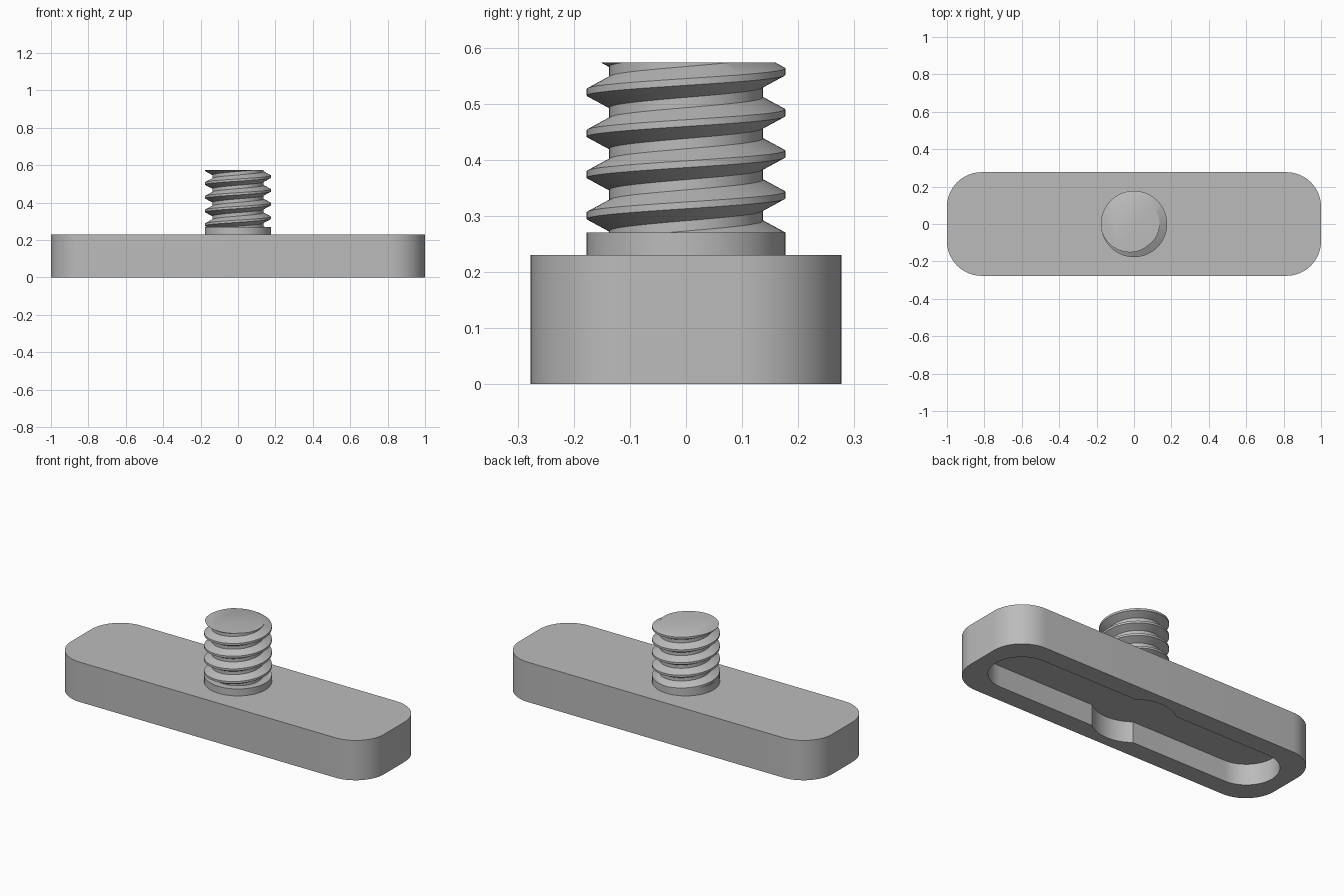
import bpy, bmesh
from math import sin, cos, pi, asin, sqrt, radians
from mathutils import Vector

cube = bpy.data.objects.get("Cube")
if cube:
    bpy.data.objects.remove(cube, do_unlink=True)

grey = bpy.data.materials.new("plain_grey")
grey.use_nodes = True
grey.diffuse_color = (0.5, 0.5, 0.5, 1)
grey.node_tree.nodes["Principled BSDF"].inputs["Base Color"].default_value = (0.5, 0.5, 0.5, 1)


def finish(name, bm):
    bmesh.ops.recalc_face_normals(bm, faces=bm.faces)
    mesh = bpy.data.meshes.new(name)
    bm.to_mesh(mesh)
    bm.free()
    mesh.materials.append(grey)
    obj = bpy.data.objects.new(name, mesh)
    bpy.context.collection.objects.link(obj)
    return obj


def smooth(obj):
    bpy.ops.object.select_all(action="DESELECT")
    obj.select_set(True)
    bpy.context.view_layer.objects.active = obj
    bpy.ops.object.shade_smooth_by_angle(angle=radians(30))


def arc(cx, cy, r, a0, a1, n):
    return [(cx + r * cos(a0 + (a1 - a0) * i / n), cy + r * sin(a0 + (a1 - a0) * i / n))
            for i in range(n + 1)]


def prism(name, outline, z0, z1):
    bm = bmesh.new()
    face = bm.faces.new([bm.verts.new((x, y, z0)) for x, y in outline])
    top = bmesh.ops.extrude_face_region(bm, geom=[face])["geom"]
    bmesh.ops.translate(bm, vec=(0, 0, z1 - z0),
                        verts=[v for v in top if isinstance(v, bmesh.types.BMVert)])
    return finish(name, bm)


# Rounded bar
HX, HY, CORNER, BAR_TOP = 1.0, 0.277, 0.185, 0.23
outline = []
for k, (sx, sy) in enumerate([(1, 1), (-1, 1), (-1, -1), (1, -1)]):
    outline += arc(sx * (HX - CORNER), sy * (HY - CORNER), CORNER, k * pi / 2, (k + 1) * pi / 2, 16)
bar = prism("bar", outline, 0, BAR_TOP)

# Underside recess: long round-ended slot widened by a central circle
SLOT, END, BULGE, DEPTH = 0.17, 0.74, 0.217, 0.12
a = asin(SLOT / BULGE)
recess = (arc(END, 0, SLOT, -pi / 2, pi / 2, 24) + arc(0, 0, BULGE, a, pi - a, 20)
          + arc(-END, 0, SLOT, pi / 2, 3 * pi / 2, 24) + arc(0, 0, BULGE, pi + a, 2 * pi - a, 20))
cutter = prism("recess_cutter", recess, -0.1, DEPTH)
cutter.hide_render = True
cut = bar.modifiers.new("recess", "BOOLEAN")
cut.operation, cut.solver, cut.object = "DIFFERENCE", "EXACT", cutter
bpy.context.view_layer.objects.active = bar
bpy.ops.object.modifier_apply(modifier=cut.name)
bpy.data.objects.remove(cutter, do_unlink=True)
smooth(bar)

# Plain collar under the thread
MAJOR, MINOR, COLLAR_TOP, SCREW_TOP = 0.177, 0.137, 0.27, 0.573
smooth(prism("collar", arc(0, 0, MAJOR, 0, 2 * pi, 64)[:-1], BAR_TOP, COLLAR_TOP))

# Right-handed thread: a helical strip trimmed flat at both ends
PITCH, SEGS, TURNS = 0.0733, 64, 8
CREST, FLANK = 0.012, 0.0215
profile = [(MAJOR, -CREST / 2), (MAJOR, CREST / 2), (MINOR, CREST / 2 + FLANK),
           (MINOR, PITCH - CREST / 2 - FLANK), (MAJOR, PITCH - CREST / 2)]
start = 0.557 - 6.25 * PITCH
bm = bmesh.new()
rows = []
for i in range(SEGS * TURNS + 1):
    t = 2 * pi * i / SEGS
    rise = start + PITCH * i / SEGS
    rows.append([bm.verts.new((r * cos(t), r * sin(t), rise + z)) for r, z in profile])
for low, high in zip(rows, rows[1:]):
    for j in range(len(profile) - 1):
        bm.faces.new((low[j], high[j], high[j + 1], low[j + 1]))
bmesh.ops.remove_doubles(bm, verts=bm.verts, dist=1e-5)
for z, up in ((COLLAR_TOP, -1), (SCREW_TOP, 1)):
    geom = bm.verts[:] + bm.edges[:] + bm.faces[:]
    ring = bmesh.ops.bisect_plane(bm, geom=geom, plane_co=(0, 0, z), plane_no=(0, 0, up),
                                  clear_outer=True)["geom_cut"]
    bmesh.ops.holes_fill(bm, edges=[e for e in ring if isinstance(e, bmesh.types.BMEdge)], sides=0)
smooth(finish("thread", bm))
